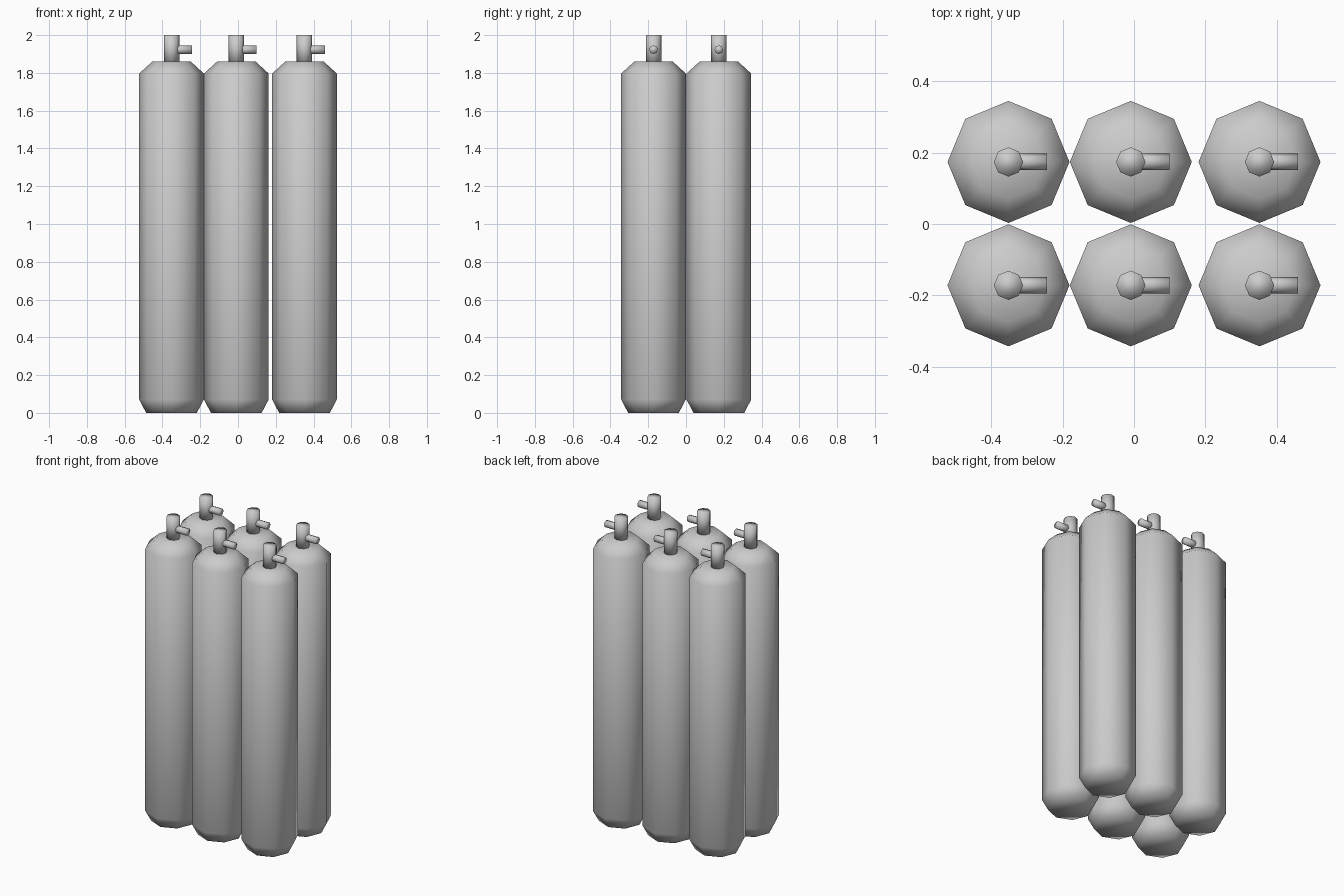
import bpy
import math
from mathutils import Matrix

old = bpy.data.objects.get("Cube")
if old:
    bpy.data.objects.remove(old, do_unlink=True)

SIDES = 8

metal = bpy.data.materials.new("grey_metal")
metal.use_nodes = True
grey = (0.6, 0.6, 0.6, 1.0)
metal.diffuse_color = grey
metal.node_tree.nodes["Principled BSDF"].inputs["Base Color"].default_value = grey


def turned_mesh(name, profile, matrix=Matrix()):
    """Closed smooth octagonal solid from (radius, height) rings."""
    verts, faces = [], []
    for r, z in profile:
        for i in range(SIDES):
            a = math.tau * i / SIDES
            verts.append((r * math.cos(a), r * math.sin(a), z))
    for k in range(len(profile) - 1):
        for i in range(SIDES):
            j = (i + 1) % SIDES
            lo, hi = k * SIDES, (k + 1) * SIDES
            faces.append((lo + i, lo + j, hi + j, hi + i))
    faces.append(tuple(reversed(range(SIDES))))
    faces.append(tuple(range(len(verts) - SIDES, len(verts))))
    mesh = bpy.data.meshes.new(name)
    mesh.from_pydata(verts, [], faces)
    mesh.transform(matrix)
    mesh.materials.append(metal)
    mesh.shade_smooth()
    return mesh


# Shared part meshes: tank body, valve neck and sideways outlet
parts = {
    "tank_body": turned_mesh("tank_body", [(0.134, 0), (0.171, 0.07), (0.171, 1.797), (0.103, 1.859)]),
    "valve_neck": turned_mesh("valve_neck", [(0.041, 1.85), (0.041, 2.0)]),
    "valve_outlet": turned_mesh(
        "valve_outlet", [(0.023, 0), (0.023, 0.108)],
        Matrix.Translation((0, 0, 1.923)) @ Matrix.Rotation(math.pi / 2, 4, "Y")),
}

# Two rows of three tanks
for row, y in (("front", -0.172), ("back", 0.174)):
    for column, x in (("right", -0.352), ("middle", -0.009), ("left", 0.352)):
        for part, mesh in parts.items():
            obj = bpy.data.objects.new(f"{row}_{column}_{part}", mesh)
            obj.location = (x, y, 0)
            bpy.context.collection.objects.link(obj)
